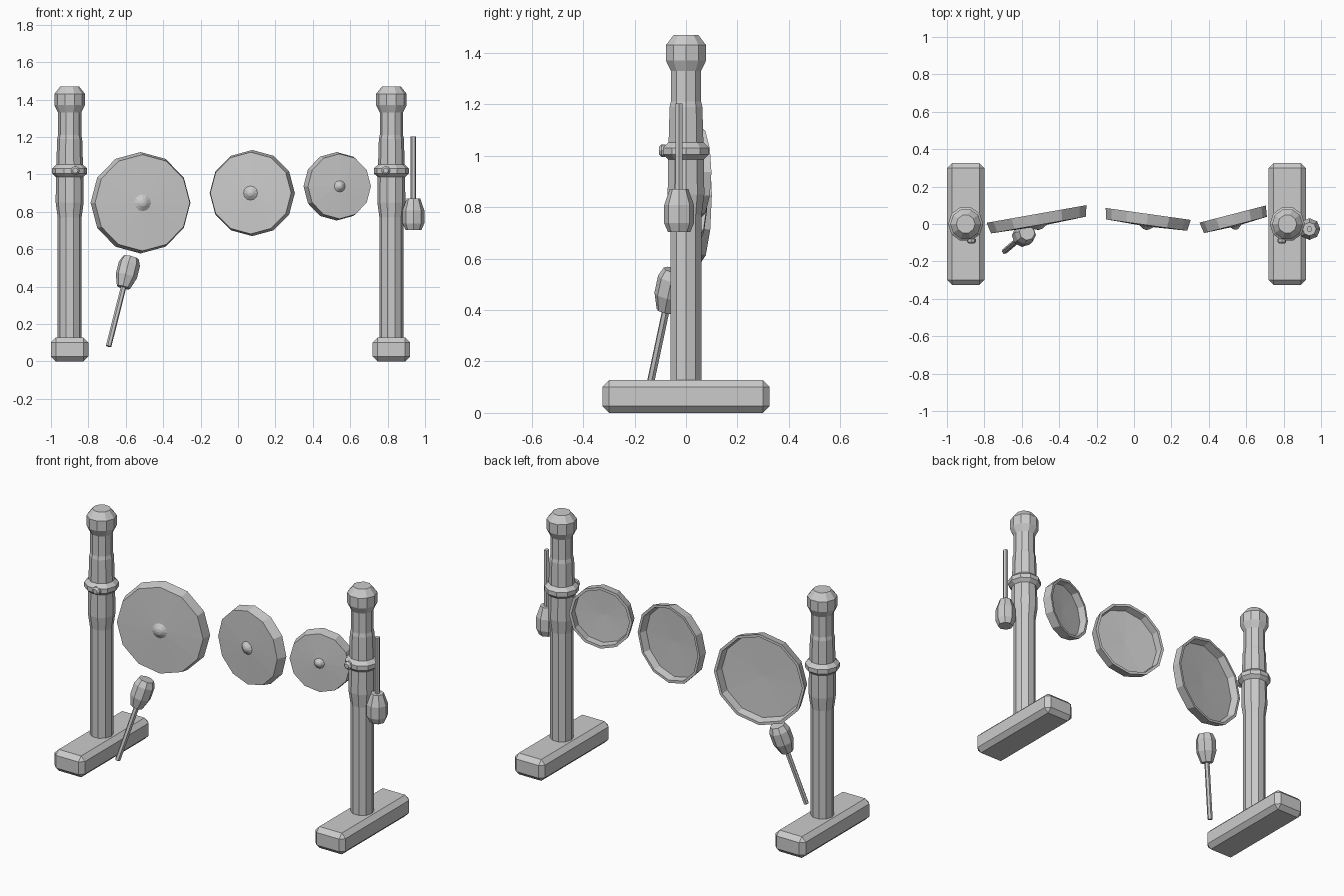
import bpy, bmesh
from math import sin, cos, pi, radians
from mathutils import Matrix, Vector

cube = bpy.data.objects.get("Cube")
if cube:
    bpy.data.objects.remove(cube, do_unlink=True)

grey = bpy.data.materials.new("plain_grey")
grey.use_nodes = True
colour = (0.6, 0.6, 0.6, 1)
grey.diffuse_color = colour
grey.node_tree.nodes["Principled BSDF"].inputs["Base Color"].default_value = colour


def finish(name, bm, matrix):
    bmesh.ops.recalc_face_normals(bm, faces=bm.faces)
    mesh = bpy.data.meshes.new(name)
    bm.to_mesh(mesh)
    bm.free()
    mesh.materials.append(grey)
    ob = bpy.data.objects.new(name, mesh)
    ob.matrix_world = matrix
    bpy.context.collection.objects.link(ob)
    return ob


def lathe(name, profile, sides, matrix):
    """Turn (radius, height) points around local z; open ends are capped."""
    bm = bmesh.new()
    rings = []
    for r, h in profile:
        n = sides if r > 0 else 1
        rings.append([bm.verts.new((r * cos(2 * pi * i / sides), r * sin(2 * pi * i / sides), h))
                      for i in range(n)])
    for a, b in zip(rings, rings[1:]):
        for i in range(sides):
            j = (i + 1) % sides
            quad = [a[i % len(a)], a[j % len(a)], b[j % len(b)], b[i % len(b)]]
            bm.faces.new(list(dict.fromkeys(quad)))
    for ring in (rings[0], rings[-1]):
        if len(ring) > 1:
            bm.faces.new(ring)
    return finish(name, bm, matrix)


def along(start, end):
    """Frame at start whose z axis points to end."""
    start, end = Vector(start), Vector(end)
    return Matrix.Translation(start) @ (end - start).to_track_quat('Z', 'Y').to_matrix().to_4x4()


# Two posts, each with a foot, collar, cap and peg
POST = [(.064, .1), (.064, .77), (.075, .85), (.073, .99), (.067, 1.19), (.062, 1.21), (.062, 1.36)]
CAP = [(.062, 1.33), (.082, 1.37), (.082, 1.43), (.05, 1.47)]
COLLAR = [(.07, .983), (.094, 1.005), (.094, 1.031), (.07, 1.053)]
PEG = [(.016, 0), (.016, .03), (.024, .036), (.024, .05), (.014, .06)]
for side, x, inward in (("right", -.90, 1), ("left", .82, -1)):
    place = Matrix.Translation((x, 0, 0))
    lathe(side + "_post", POST, 10, place)
    lathe(side + "_cap", CAP, 10, place)
    lathe(side + "_collar", COLLAR, 10, place)
    px = x + inward * .03
    lathe(side + "_peg", PEG, 8, along((px, -.045, 1.02), (px, -1, 1.02)))
    bm = bmesh.new()
    bmesh.ops.create_cube(bm, size=1, matrix=Matrix.Diagonal((.2, .65, .127, 1)))
    bmesh.ops.bevel(bm, geom=bm.edges[:], offset=.026, segments=1, affect='EDGES')
    finish(side + "_foot", bm, Matrix.Translation((x, 0, .0635)))


# Three hollow-backed gongs, each turned a little about the vertical
def gong(name, x, z, r, yaw):
    profile = [(0, .056), (.07 * r, .052), (.165 * r, .036), (.95 * r, .03), (r, -.03),
               (r - .016, -.03), (.9 * r, .014), (0, .02)]
    turn = Matrix.Rotation(radians(yaw), 4, 'Z') @ Matrix.Rotation(pi / 2, 4, 'X')
    lathe(name, profile, 12, Matrix.Translation((x, .024, z)) @ turn)


gong("large_gong", -.516, .848, .271, 10)
gong("middle_gong", .072, .90, .23, -8)
gong("small_gong", .535, .936, .183, 14.5)

# Two mallets, measured from the striking end
HEAD = [(.043, 0), (.058, .035), (.058, .105), (.036, .168)]
HANDLE = [(.015, .16), (.015, .5)]
for name, tip, end in (("loose_mallet", (-.572, -.045, .555), (-.692, -.146, .08)),
                       ("hung_mallet", (.938, -.027, .703), (.938, -.027, 1.2))):
    frame = along(tip, end)
    lathe(name + "_head", HEAD, 8, frame)
    lathe(name + "_handle", HANDLE, 6, frame)
